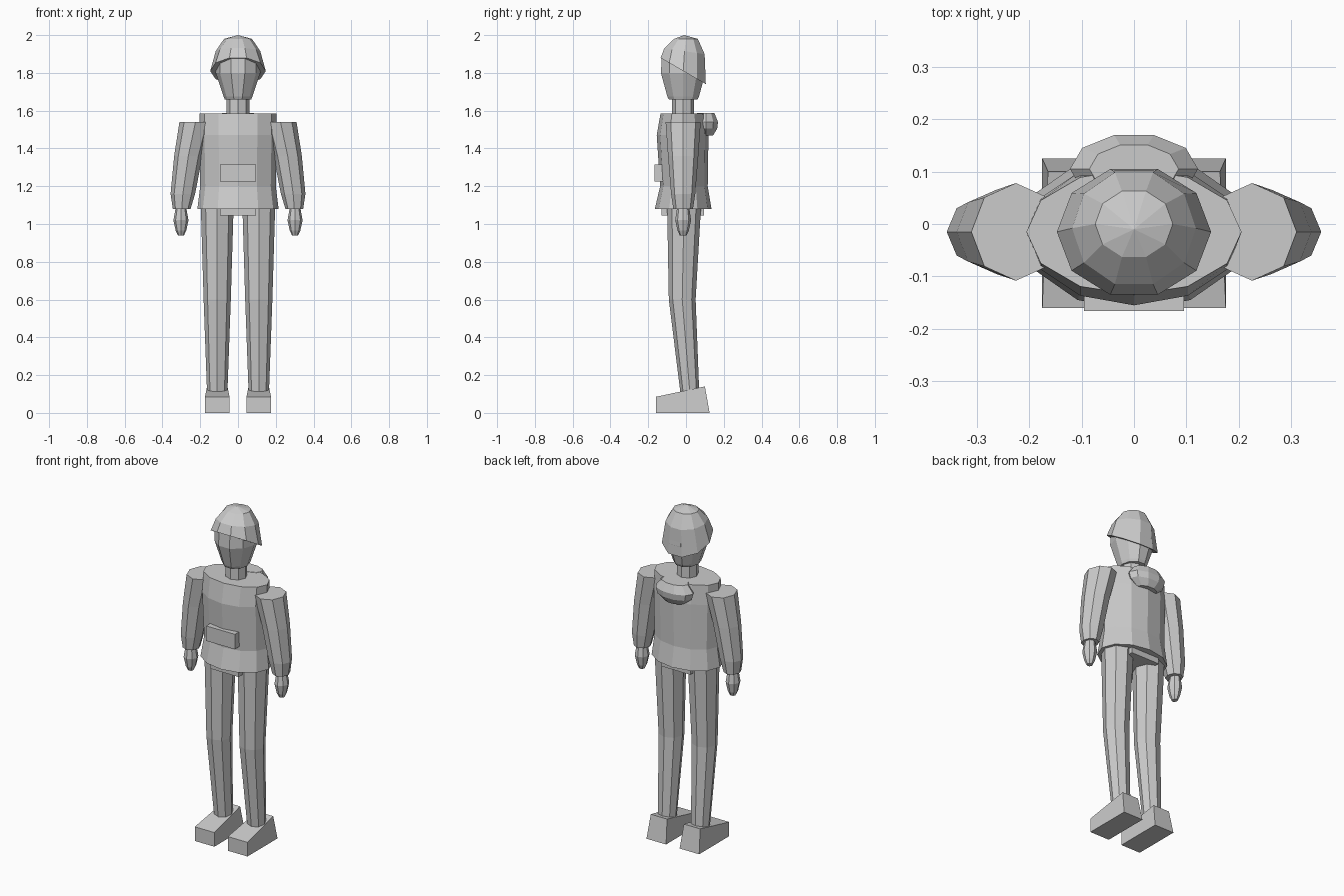
import bpy
import bmesh
from math import cos, sin, pi

cube = bpy.data.objects.get("Cube")
if cube:
    bpy.data.objects.remove(cube)

CY = -0.015  # depth of the body's centre line

grey = bpy.data.materials.new("plain_grey")
grey.use_nodes = True
colour = (0.6, 0.6, 0.6, 1)
grey.diffuse_color = colour
grey.node_tree.nodes["Principled BSDF"].inputs["Base Color"].default_value = colour


def finish(name, bm):
    bmesh.ops.recalc_face_normals(bm, faces=bm.faces[:])
    mesh = bpy.data.meshes.new(name)
    bm.to_mesh(mesh)
    bm.free()
    mesh.materials.append(grey)
    obj = bpy.data.objects.new(name, mesh)
    bpy.context.collection.objects.link(obj)
    return obj


def loft(name, sides, rings, apex=None):
    """Rings are (x, y, z, radius x, radius y, tilt of z along y)."""
    bm = bmesh.new()
    loops = []
    for cx, cy, z, rx, ry, tilt in rings:
        loop = []
        for i in range(sides):
            a = 2 * pi * i / sides
            dy = ry * sin(a)
            loop.append(bm.verts.new((cx + rx * cos(a), cy + dy, z + tilt * dy)))
        loops.append(loop)
    for low, high in zip(loops, loops[1:]):
        for i in range(sides):
            j = (i + 1) % sides
            bm.faces.new((low[i], low[j], high[j], high[i]))
    bm.faces.new(loops[0])
    if apex:
        tip = bm.verts.new(apex)
        for i in range(sides):
            bm.faces.new((loops[-1][i], loops[-1][(i + 1) % sides], tip))
    else:
        bm.faces.new(loops[-1])
    return finish(name, bm)


def column(name, sides, rings, x=0):
    """Rings are (z, centre y, radius x, radius y)."""
    return loft(name, sides, [(x, cy, z, rx, ry, 0) for z, cy, rx, ry in rings])


def box(name, low, high):
    bm = bmesh.new()
    bmesh.ops.create_cube(bm, size=1)
    for v in bm.verts:
        v.co = [low[k] if v.co[k] < 0 else high[k] for k in range(3)]
    return finish(name, bm)


# Jacket, pelvis and front pocket
column("jacket", 12, [(1.08, CY, 0.215, 0.15), (1.2, -0.011, 0.2, 0.126),
                      (1.47, -0.018, 0.205, 0.137), (1.585, CY, 0.205, 0.12)])
box("pelvis", (-0.095, -0.13, 1.045), (0.095, 0.095, 1.15))
box("pocket", (-0.095, -0.166, 1.225), (0.095, -0.1, 1.315))

# Hood bundle behind the neck
column("hood", 10, [(1.468, 0.105, 0.065, 0.04), (1.505, 0.105, 0.112, 0.063),
                    (1.54, 0.105, 0.122, 0.068), (1.587, 0.105, 0.085, 0.048)])

# Neck and head
column("neck", 8, [(1.55, CY, 0.06, 0.058), (1.68, CY, 0.06, 0.058)])
column("head", 10, [(1.66, CY, 0.07, 0.08), (1.675, CY, 0.076, 0.088),
                    (1.8, CY, 0.118, 0.124), (1.88, CY, 0.116, 0.119),
                    (1.93, CY, 0.08, 0.08)])

# Cap, dipping towards the back
loft("cap", 10, [(0, CY, 1.81, 0.147, 0.126, -0.58),
                 (0, -0.008, 1.915, 0.118, 0.112, -0.15),
                 (0, 0, 1.98, 0.074, 0.066, 0)], apex=(0, -0.01, 2.0))

for side, s in (("left", 1), ("right", -1)):
    # Sleeve bowing outwards, with the hand below it
    loft(side + "_sleeve", 8, [(s * 0.298, CY, 1.08, 0.047, 0.052, 0),
                               (s * 0.292, CY, 1.16, 0.065, 0.064, 0),
                               (s * 0.263, CY, 1.36, 0.075, 0.08, 0),
                               (s * 0.225, CY, 1.54, 0.085, 0.093, 0)])
    column(side + "_hand", 8, [(0.94, CY, 0.016, 0.018), (0.965, CY, 0.028, 0.03),
                               (1.02, CY, 0.04, 0.042), (1.075, CY, 0.03, 0.034),
                               (1.1, CY, 0.025, 0.03)], x=s * 0.302)
    # Trouser leg
    column(side + "_leg", 8, [(0.11, 0.02, 0.054, 0.05), (0.6, -0.02, 0.072, 0.071),
                              (1.1, -0.01, 0.087, 0.09)], x=s * 0.11)
    # Wedge shoe, narrowing at the top of the heel
    shoe = box(side + "_shoe", (s * 0.11 - 0.065, -0.16, 0),
               (s * 0.11 + 0.065, 0.125, 0.14))
    for v in shoe.data.vertices:
        if v.co.z > 0.1:
            if v.co.y < 0:
                v.co.z = 0.085
            else:
                v.co.y = 0.1
                v.co.x = s * 0.11 + (v.co.x - s * 0.11) * 0.83
